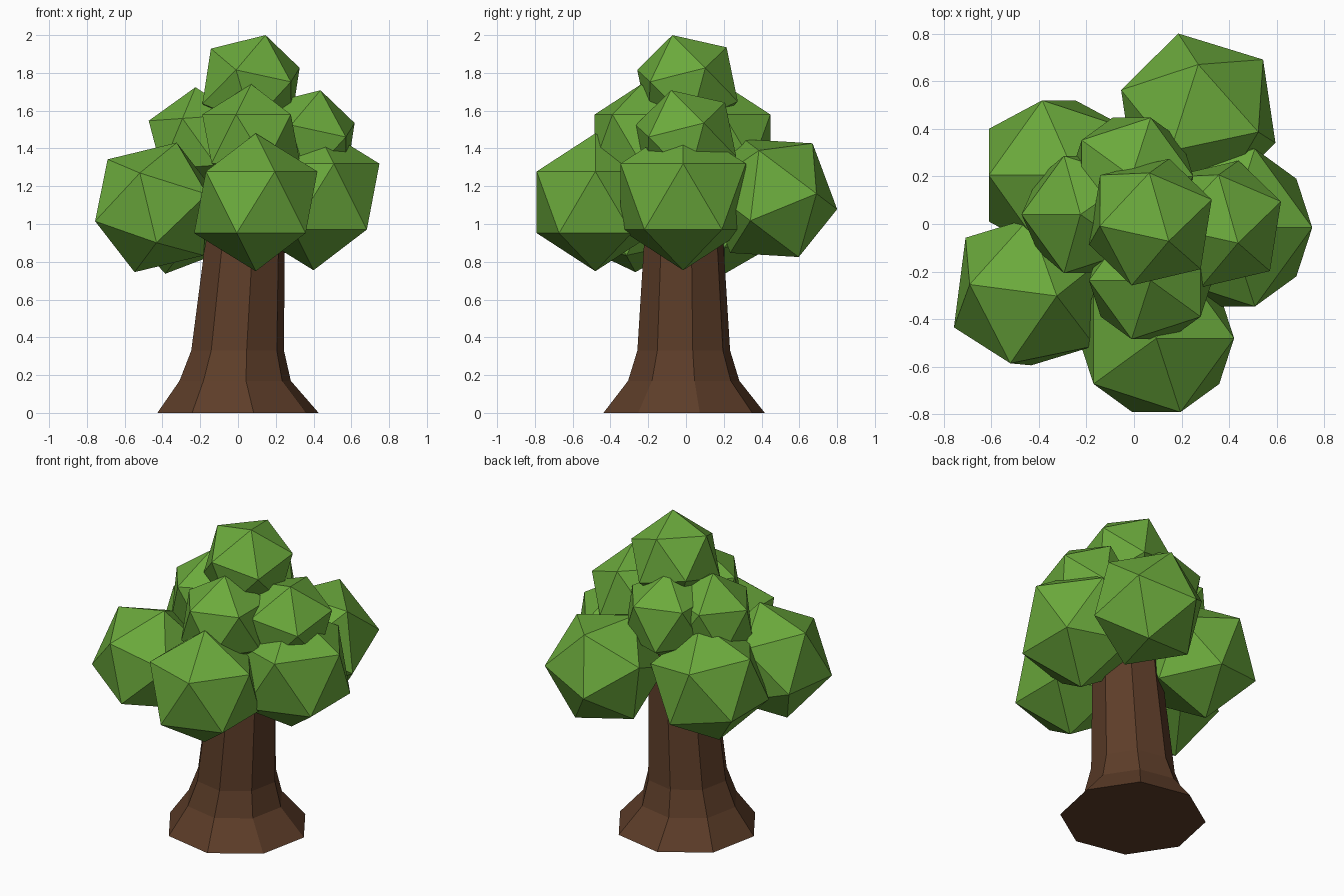
import bpy, bmesh, math
from mathutils import Vector, Matrix

if "Cube" in bpy.data.objects:
    bpy.data.objects.remove(bpy.data.objects["Cube"])


def material(name, rgb):
    m = bpy.data.materials.new(name)
    m.diffuse_color = (*rgb, 1)
    m.use_nodes = True
    m.node_tree.nodes["Principled BSDF"].inputs["Base Color"].default_value = m.diffuse_color
    return m


GREEN = material("leaf_green", (0.147, 0.40, 0.045))
BROWN = material("bark_brown", (0.11, 0.047, 0.022))


def finish(bm, name, mat):
    bmesh.ops.recalc_face_normals(bm, faces=bm.faces)
    mesh = bpy.data.meshes.new(name)
    bm.to_mesh(mesh)
    bm.free()
    mesh.materials.append(mat)
    bpy.context.collection.objects.link(bpy.data.objects.new(name, mesh))


def leaf_clump(name, centre, radius, tip=(0, 0, 1), neighbour=(1, 0, 0)):
    """20-sided ball with one corner along tip and the next corner toward neighbour."""
    z = Vector(tip).normalized()
    n = Vector(neighbour)
    x = (n - z * n.dot(z)).normalized()
    y = z.cross(x)
    turn = Matrix((x, y, z)).transposed().to_4x4()
    bm = bmesh.new()
    bmesh.ops.create_icosphere(bm, subdivisions=1, radius=radius,
                               matrix=Matrix.Translation(centre) @ turn)
    finish(bm, name, GREEN)


# Trunk: eight-sided rings (x, y, z, radius), flared at the root
SIDES, PHASE = 8, math.radians(11)
rings = [(0, -0.01, 0, 0.435), (-0.015, -0.012, 0.17, 0.30),
         (-0.002, -0.012, 0.33, 0.25), (0.037, -0.012, 0.9, 0.214),
         (0.05, -0.01, 1.25, 0.19)]
bm = bmesh.new()
loops = []
for cx, cy, z, r in rings:
    loops.append([bm.verts.new((cx + r * math.cos(PHASE + math.tau * i / SIDES),
                                cy + r * math.sin(PHASE + math.tau * i / SIDES), z))
                  for i in range(SIDES)])
for low, high in zip(loops, loops[1:]):
    for i in range(SIDES):
        j = (i + 1) % SIDES
        bm.faces.new((low[i], low[j], high[j], high[i]))
bm.faces.new(loops[0][::-1])
bm.faces.new(loops[-1])
finish(bm, "trunk", BROWN)

# Lower ring of large clumps
leaf_clump("lower_leaves_right", (0.40, -0.015, 1.145), 0.39)
leaf_clump("lower_leaves_back", (0.27, 0.452, 1.137), 0.363,
           (0, 0.218, 0.29), (0.27, 0.238, 0.025))
leaf_clump("lower_leaves_back_left", (-0.316, 0.205, 1.10), 0.37,
           (0.187, 0, 0.982), (-0.794, 0, 0.606))
leaf_clump("lower_leaves_front_left", (-0.436, -0.285, 1.088), 0.361,
           (-0.232, -0.833, 0.505), (0.116, -0.015, 0.352))
leaf_clump("lower_leaves_front", (0.094, -0.48, 1.115), 0.365)

# Middle ring of smaller clumps
SLANT = ((0.077, -0.08, 0.268), (0.255, 0.094, 0.093))
leaf_clump("middle_leaves_right", (0.36, 0.0, 1.44), 0.29, *SLANT)
leaf_clump("middle_leaves_back", (-0.01, 0.20, 1.45), 0.29)
leaf_clump("middle_leaves_left", (-0.205, 0.04, 1.435), 0.29,
           (-0.02, 0, 0.289), (-0.268, 0, 0.11))
leaf_clump("middle_leaves_front", (0.07, -0.237, 1.45), 0.29, (0, 0, 1), (-1, 0, 0))

# Crown
leaf_clump("top_leaves", (0.069, 0.008, 1.732), 0.29, *SLANT)
